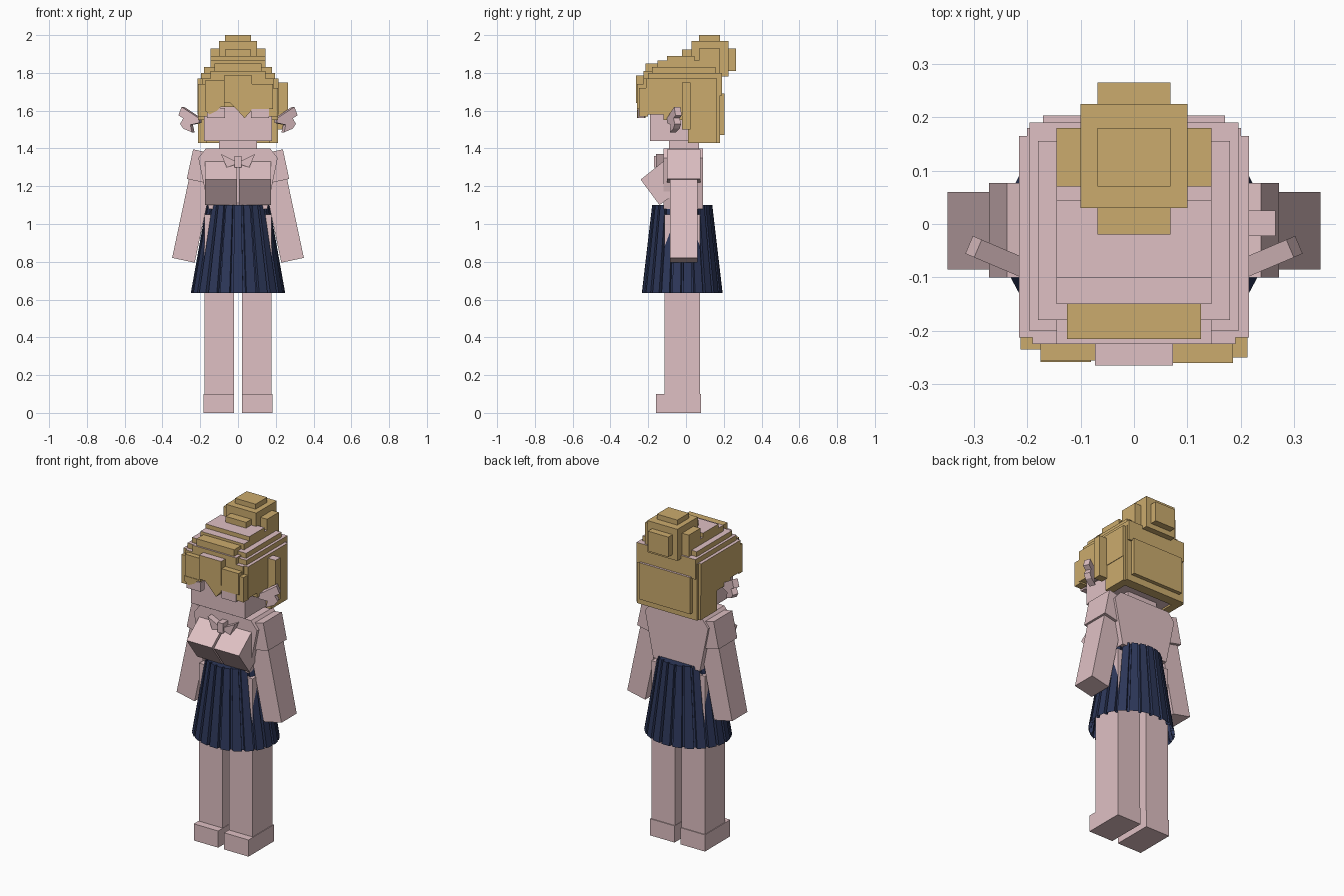
import bpy, bmesh, math
from mathutils import Matrix, Vector

if "Cube" in bpy.data.objects:
    bpy.data.objects.remove(bpy.data.objects["Cube"])


def material(name, rgb):
    m = bpy.data.materials.new(name)
    m.diffuse_color = (*rgb, 1)
    m.use_nodes = True
    m.node_tree.nodes["Principled BSDF"].inputs["Base Color"].default_value = m.diffuse_color
    return m


SKIN = material("skin_pink", (0.74, 0.53, 0.55))
HAIR = material("hair_tan", (0.60, 0.41, 0.155))
NAVY = material("skirt_navy", (0.026, 0.038, 0.10))


def finish(name, bm, *mats):
    bmesh.ops.recalc_face_normals(bm, faces=bm.faces)
    me = bpy.data.meshes.new(name)
    bm.to_mesh(me)
    bm.free()
    for m in mats:
        me.materials.append(m)
    ob = bpy.data.objects.new(name, me)
    bpy.context.collection.objects.link(ob)
    return ob


def box(name, x, y, z, mat, pink_top=False, taper=1.0, rot=None):
    """Box from (min, max) ranges; taper scales the lower end in x."""
    bm = bmesh.new()
    bmesh.ops.create_cube(bm, size=1)
    c = Vector([(a + b) / 2 for a, b in (x, y, z)])
    s = [b - a for a, b in (x, y, z)]
    for v in bm.verts:
        k = taper if v.co.z < 0 else 1
        v.co = Vector((v.co.x * s[0] * k, v.co.y * s[1], v.co.z * s[2]))
    if rot:
        bmesh.ops.rotate(bm, verts=bm.verts, matrix=Matrix.Rotation(rot[0], 3, rot[1]))
    bmesh.ops.translate(bm, verts=bm.verts, vec=c)
    ob = finish(name, bm, mat, SKIN)
    if pink_top:
        for p in ob.data.polygons:
            p.material_index = 1 if p.normal.z > 0.9 else 0
    return ob


def prism(name, pts, y0, y1, mat):
    """Outline in x, z extruded along y."""
    bm = bmesh.new()
    f = bm.faces.new([bm.verts.new((x, y0, z)) for x, z in pts])
    g = bmesh.ops.extrude_face_region(bm, geom=[f])["geom"]
    bmesh.ops.translate(bm, verts=[v for v in g if isinstance(v, bmesh.types.BMVert)],
                        vec=(0, y1 - y0, 0))
    return finish(name, bm, mat)


def sym(w):
    return (-w, w)


# Torso and neck
prism("torso", [(-.155, 1.08), (.155, 1.08), (.21, 1.35), (.17, 1.40), (-.17, 1.40), (-.21, 1.35)],
      -.12, .09, SKIN)
box("neck", sym(.1), (-.09, .07), (1.36, 1.46), SKIN)

for s, side in ((-1, "left"), (1, "right")):
    def xr(a, b):
        return tuple(sorted((s * a, s * b)))
    # Legs and feet
    box(side + "_leg", xr(.022, .178), (-.115, .075), (.1, 1.05), SKIN)
    box(side + "_foot", xr(.02, .182), (-.16, .08), (0, .1), SKIN)

    # Arm leaning outwards, with a wider upper sleeve
    def lean(px, pz):
        a = math.radians(12)
        return (s * (.289 + px * math.cos(a) + pz * math.sin(a)),
                .808 + px * math.sin(a) - pz * math.cos(a))
    prism(side + "_arm", [lean(*p) for p in ((-.061, 0), (.061, 0), (.061, -.5), (-.061, -.5))],
          -.085, .06, SKIN)
    prism(side + "_sleeve", [lean(*p) for p in ((-.072, -.425), (.072, -.425), (.072, -.585), (-.072, -.585))],
          -.1, .077, SKIN)

    # Chest block, tilted forwards
    bm = bmesh.new()
    prof = [(-.24, 1.235), (-.14, 1.10), (-.02, 1.19), (-.115, 1.335)]
    f = bm.faces.new([bm.verts.new((s * .006, y, z)) for y, z in prof])
    g = bmesh.ops.extrude_face_region(bm, geom=[f])["geom"]
    bmesh.ops.translate(bm, verts=[v for v in g if isinstance(v, bmesh.types.BMVert)],
                        vec=(s * .168, 0, 0))
    finish(side + "_chest", bm, SKIN)

    # Small bow wing on the neckline
    prism(side + "_bow_wing", [(s * .01, 1.33), (s * .09, 1.37), (s * .06, 1.30), (s * .01, 1.315)],
          -.16, -.11, SKIN)

    # Pointed ear, swept back
    ear = prism(side + "_ear", [(s * x, z) for x, z in (
        (.0, 1.56), (.10, 1.62), (.118, 1.575), (.09, 1.56), (.108, 1.53),
        (.09, 1.505), (.04, 1.485), (.05, 1.525), (.0, 1.535))], -.018, .018, SKIN)
    ear.location = (s * .2, -.085, 0)
    ear.rotation_euler.z = s * math.radians(23)

    # Side hair
    box(side + "_hair_side", xr(.17, .215), (-.212, .165), (1.58, 1.77), HAIR, True)
    box(side + "_hair_side_mid", xr(.17, .212), (-.12, .165), (1.55, 1.59), HAIR)
    box(side + "_hair_side_low", xr(.165, .212), (.01, .165), (1.43, 1.6), HAIR)
    # Brow plate under the fringe
    box(side + "_brow", xr(.07, .165), (-.255, -.22), (1.56, 1.615), SKIN)

box("bow_knot", sym(.018), (-.17, -.11), (1.30, 1.36), SKIN)

# Pleated skirt: alternating outer panels and recessed folds
bm = bmesh.new()
N = 22
rings = []
for z, rx, ry in ((.635, .25, .215), (1.1, .167, .16)):
    ring = []
    for i in range(N):
        for t, k in ((.0, 1), (.74, 1), (.78, .92), (.97, .92)):
            a = 2 * math.pi * (i + t - .37) / N - math.pi / 2
            ring.append(bm.verts.new((rx * k * math.cos(a), ry * k * math.sin(a) - .02, z)))
    rings.append(ring)
low, top = rings
M = len(low)
for i in range(M):
    j = (i + 1) % M
    bm.faces.new((low[i], low[j], top[j], top[i]))
bm.faces.new(top)
finish("skirt", bm, NAVY)

# Head
box("head", sym(.18), (-.19, .15), (1.44, 1.77), SKIN)

# Stepped hair cap
box("hair_cap_low", sym(.196), (-.2, .19), (1.68, 1.80), HAIR, True)
box("hair_cap_mid", sym(.18), (-.18, .155), (1.79, 1.83), HAIR, True)
box("hair_cap_high", sym(.145), (-.15, .14), (1.82, 1.865), HAIR, True)
box("hair_cap_top", sym(.145), (-.1, .045), (1.86, 1.89), HAIR, True)
box("hair_front_band", sym(.125), (-.215, -.14), (1.76, 1.85), HAIR)
box("hair_front_step", sym(.145), (-.225, -.18), (1.7, 1.81), HAIR, True)

# Back hair
box("hair_back", sym(.2), (.12, .18), (1.43, 1.77), HAIR, True)
box("hair_back_panel", sym(.17), (.17, .203), (1.47, 1.69), HAIR, True)
box("side_lock", (.21, .265), (-.022, .025), (1.50, 1.75), HAIR, True)

# Fringe strands
box("fringe_base", sym(.19), (-.225, -.18), (1.62, 1.77), HAIR, True)
box("fringe_centre", (-.073, .073), (-.265, -.21), (1.64, 1.785), HAIR, True)
prism("fringe_tip", [(-.05, 1.65), (.075, 1.65), (.07, 1.6), (.035, 1.56), (-.01, 1.61)], -.26, -.215, HAIR)
box("fringe_left", (-.175, -.07), (-.255, -.21), (1.62, 1.76), HAIR)
prism("fringe_left_tip", [(-.175, 1.63), (-.08, 1.63), (-.11, 1.60), (-.15, 1.58), (-.175, 1.6)], -.258, -.215, HAIR)
box("fringe_right", (.07, .185), (-.26, -.21), (1.61, 1.74), HAIR)
box("fringe_right_lock", (.165, .212), (-.25, -.2), (1.57, 1.72), HAIR)
box("fringe_left_lock", (-.212, -.165), (-.235, -.2), (1.57, 1.74), HAIR)

# Hair bun
box("bun_core", sym(.1), (.03, .225), (1.78, 1.97), HAIR)
box("bun_wide", sym(.145), (.07, .18), (1.80, 1.93), HAIR)
box("bun_top", sym(.068), (.07, .18), (1.95, 2.0), HAIR)
box("bun_back", sym(.068), (.2, .265), (1.81, 1.93), HAIR)
box("bun_front", sym(.068), (-.02, .05), (1.83, 1.925), HAIR)
